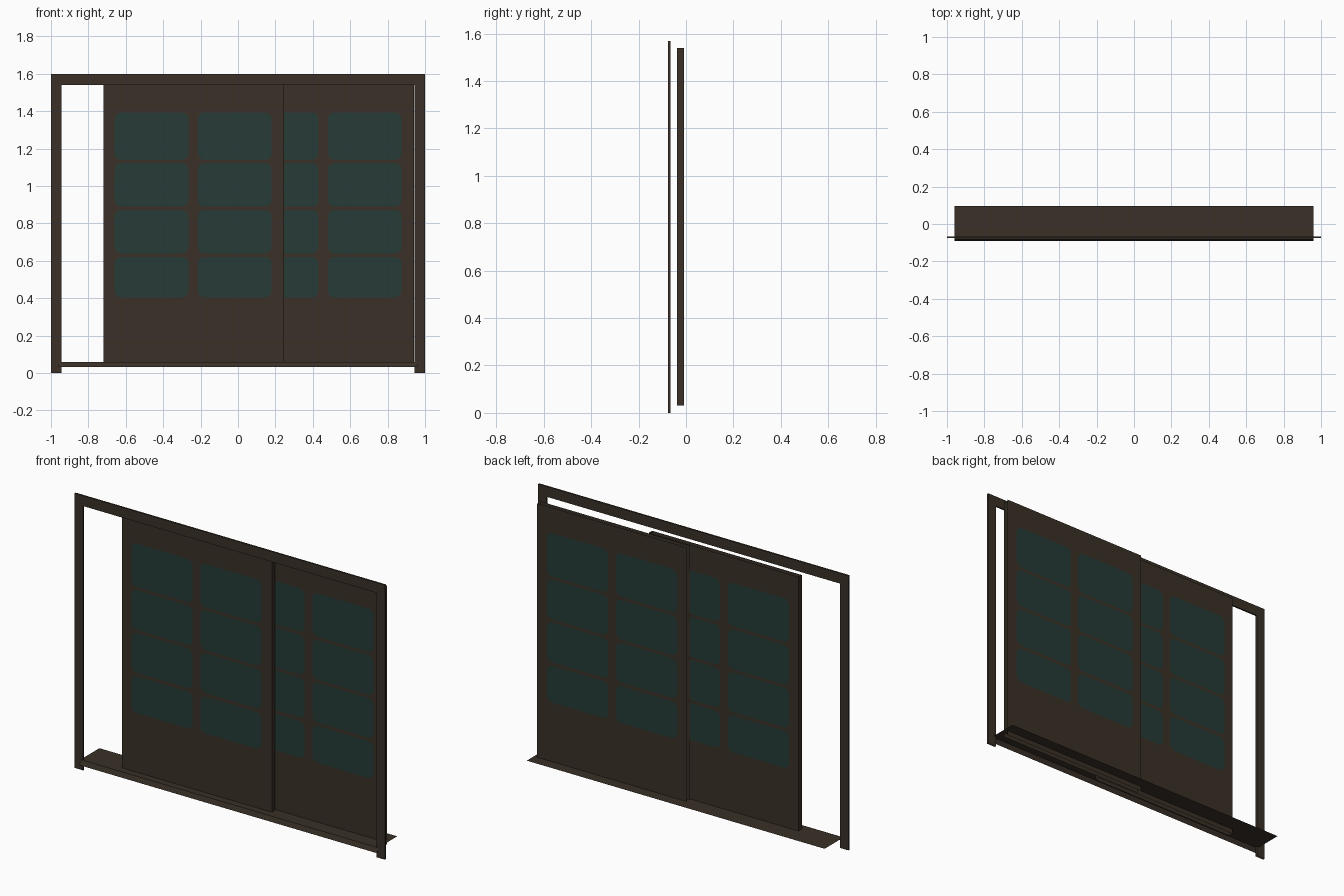
import bpy
import bmesh
import math
from mathutils import Vector

if "Cube" in bpy.data.objects:
    bpy.data.objects.remove(bpy.data.objects["Cube"], do_unlink=True)


def make_material(name, rgb):
    mat = bpy.data.materials.new(name)
    mat.use_nodes = True
    color = (*rgb, 1.0)
    mat.diffuse_color = color
    bsdf = mat.node_tree.nodes["Principled BSDF"]
    bsdf.inputs["Base Color"].default_value = color
    bsdf.inputs["Roughness"].default_value = 0.8
    return mat


wood = make_material("dark_brown_wood", (0.042, 0.030, 0.020))
glass = make_material("dark_teal_glass", (0.019, 0.044, 0.038))


def finish(bm, name, mat):
    mesh = bpy.data.meshes.new(name)
    bm.to_mesh(mesh)
    bm.free()
    mesh.materials.append(mat)
    obj = bpy.data.objects.new(name, mesh)
    bpy.context.collection.objects.link(obj)
    return obj


def shell(name, x, y, z, open_axes=""):
    """Box between the given ranges, left open at both ends of the open axes."""
    bm = bmesh.new()
    bmesh.ops.create_cube(bm, size=1)
    for v in bm.verts:
        v.co = Vector([r[0] if c < 0 else r[1] for c, r in zip(v.co, (x, y, z))])
    bm.normal_update()
    drop = [f for f in bm.faces
            if any(abs(f.normal["xyz".index(a)]) > 0.9 for a in open_axes)]
    bmesh.ops.delete(bm, geom=drop, context="FACES")
    return finish(bm, name, wood)


def add_pane(bm, x0, x1, z0, z1, y, side, radius=0.035, steps=4):
    """Rounded rectangle facing -y (side -1) or +y (side 1)."""
    corners = [(x1, z1, 1, 1), (x0, z1, -1, 1), (x0, z0, -1, -1), (x1, z0, 1, -1)]
    points = []
    for i, (cx, cz, sx, sz) in enumerate(corners):
        for k in range(steps + 1):
            a = math.pi / 2 * (i + k / steps)
            points.append((cx - sx * radius + radius * math.cos(a), y,
                           cz - sz * radius + radius * math.sin(a)))
    if side > 0:
        points.reverse()
    bm.faces.new([bm.verts.new(p) for p in points])


# Window grid shared by both doors, measured from the door's left-hand edge
COLUMNS = [(0.06, 0.455), (0.505, 0.90)]
ROWS = [(0.405, 0.62), (0.64, 0.872), (0.89, 1.122), (1.14, 1.393)]


def door(prefix, x0, y, open_axes):
    shell(prefix + "_panel", (x0, x0 + 0.965), y, (0.032, 1.54), open_axes)
    bm = bmesh.new()
    for side, face_y in ((-1, y[0]), (1, y[1])):
        for a, b in COLUMNS:
            for low, high in ROWS:
                add_pane(bm, x0 + a, x0 + b, low, high, face_y + side * 0.0015, side)
    finish(bm, prefix + "_window_panes", glass)


# Sliding doors on two parallel tracks
door("front_door", -0.72, (-0.038, -0.008), "z")
door("back_door", -0.025, (0.0, 0.029), "xz")

# Frame: two posts and the lintel
FRAME_Y = (-0.076, -0.066)
shell("left_post", (0.945, 1.0), FRAME_Y, (0, 1.57), "z")
shell("right_post", (-1.0, -0.945), FRAME_Y, (0, 1.57), "z")
shell("lintel", (-1.0, 1.0), FRAME_Y, (1.54, 1.6), "x")

# Floor sill: a thin sheet with a folded front lip
bm = bmesh.new()
profile = [(-0.09, 0.032), (-0.079, 0.06), (0.095, 0.06)]
rows = [[bm.verts.new((x, y, z)) for x in (-0.96, 0.96)] for y, z in profile]
for a, b in zip(rows, rows[1:]):
    bm.faces.new((a[0], a[1], b[1], b[0]))
finish(bm, "floor_sill", wood)
